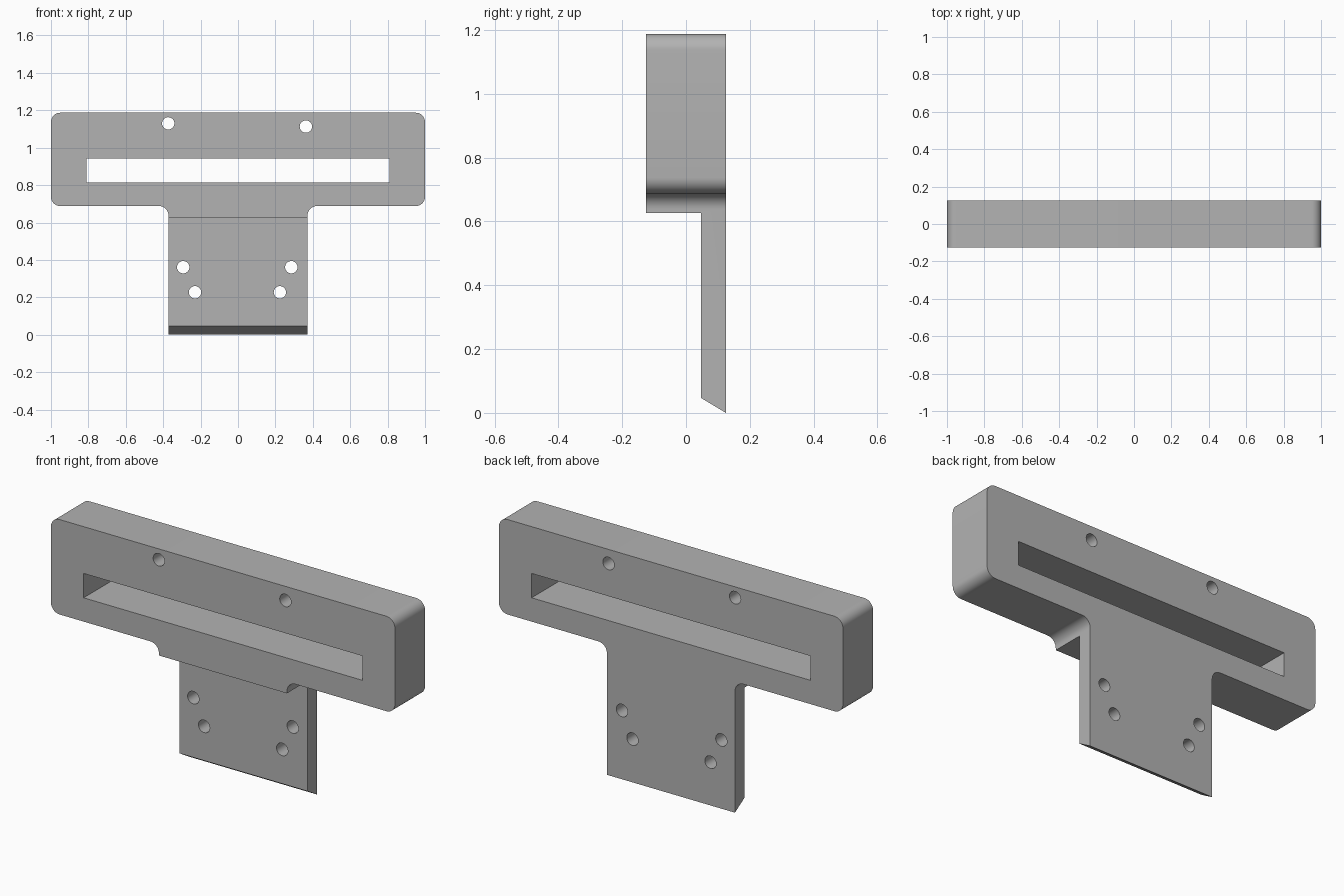
import bpy
import bmesh
from math import pi, cos, sin
from mathutils import Vector

cube = bpy.data.objects.get("Cube")
if cube:
    bpy.data.objects.remove(cube, do_unlink=True)

HALF_DEPTH = 0.125
RADIUS = 0.05
NECK = 0.372
SHOULDER, TOP = 0.688, 1.187

grey = bpy.data.materials.new("plain grey")
grey.use_nodes = True
grey.diffuse_color = (0.45, 0.45, 0.45, 1)
grey.node_tree.nodes["Principled BSDF"].inputs["Base Color"].default_value = grey.diffuse_color


def prism(name, points, offset):
    """Extrude a closed 3D outline along an offset vector."""
    bm = bmesh.new()
    face = bm.faces.new([bm.verts.new(p) for p in points])
    grown = bmesh.ops.extrude_face_region(bm, geom=[face], use_keep_orig=True)
    moved = [v for v in grown["geom"] if isinstance(v, bmesh.types.BMVert)]
    bmesh.ops.translate(bm, verts=moved, vec=Vector(offset))
    bmesh.ops.recalc_face_normals(bm, faces=bm.faces)
    mesh = bpy.data.meshes.new(name)
    bm.to_mesh(mesh)
    bm.free()
    mesh.materials.append(grey)
    obj = bpy.data.objects.new(name, mesh)
    bpy.context.collection.objects.link(obj)
    return obj


def arc(cx, cz, start, end, radius=RADIUS, steps=10):
    angles = [start + (end - start) * i / steps for i in range(steps + 1)]
    return [(cx + radius * cos(a), cz + radius * sin(a)) for a in angles]


def cut(target, cutter):
    cutter.hide_render = True
    mod = target.modifiers.new("cut", "BOOLEAN")
    mod.operation = "DIFFERENCE"
    mod.solver = "EXACT"
    mod.object = cutter
    bpy.context.view_layer.objects.active = target
    bpy.ops.object.modifier_apply(modifier=mod.name)
    bpy.data.objects.remove(cutter, do_unlink=True)


# T-shaped outline: right half, then mirrored
half = [(NECK, 0)]
half += arc(NECK + RADIUS, SHOULDER - RADIUS, pi, pi / 2)
half += arc(1 - RADIUS, SHOULDER + RADIUS, -pi / 2, 0)
half += arc(1 - RADIUS, TOP - RADIUS, 0, pi / 2)
outline = half + [(-x, z) for x, z in reversed(half)]
bracket = prism("slotted_bracket", [(x, -HALF_DEPTH, z) for x, z in outline],
                (0, 2 * HALF_DEPTH, 0))

# Front relief leaving a thin tongue with a bevelled lower edge
relief = [(-0.3, 0.627), (0.047, 0.627), (0.047, 0.047), (0.125, 0),
          (0.208, -0.05), (-0.3, -0.05)]
cut(bracket, prism("relief_cutter", [(-0.6, y, z) for y, z in relief], (1.2, 0, 0)))

# Long slot through the head
slot = [(-0.81, 0.813), (0.81, 0.813), (0.81, 0.941), (-0.81, 0.941)]
cut(bracket, prism("slot_cutter", [(x, -0.3, z) for x, z in slot], (0, 0.6, 0)))

# Bolt holes
holes = [(-0.373, 1.13), (0.363, 1.113), (-0.293, 0.361), (0.285, 0.361),
         (-0.23, 0.227), (0.224, 0.227)]
for cx, cz in holes:
    ring = arc(cx, cz, 0, 2 * pi, 0.033, 32)[:-1]
    cut(bracket, prism("hole_cutter", [(x, -0.3, z) for x, z in ring], (0, 0.6, 0)))

# Smooth fillets and holes, crisp edges elsewhere
bpy.ops.object.select_all(action="DESELECT")
bracket.select_set(True)
bpy.context.view_layer.objects.active = bracket
bpy.ops.object.shade_smooth_by_angle(angle=pi / 7)
